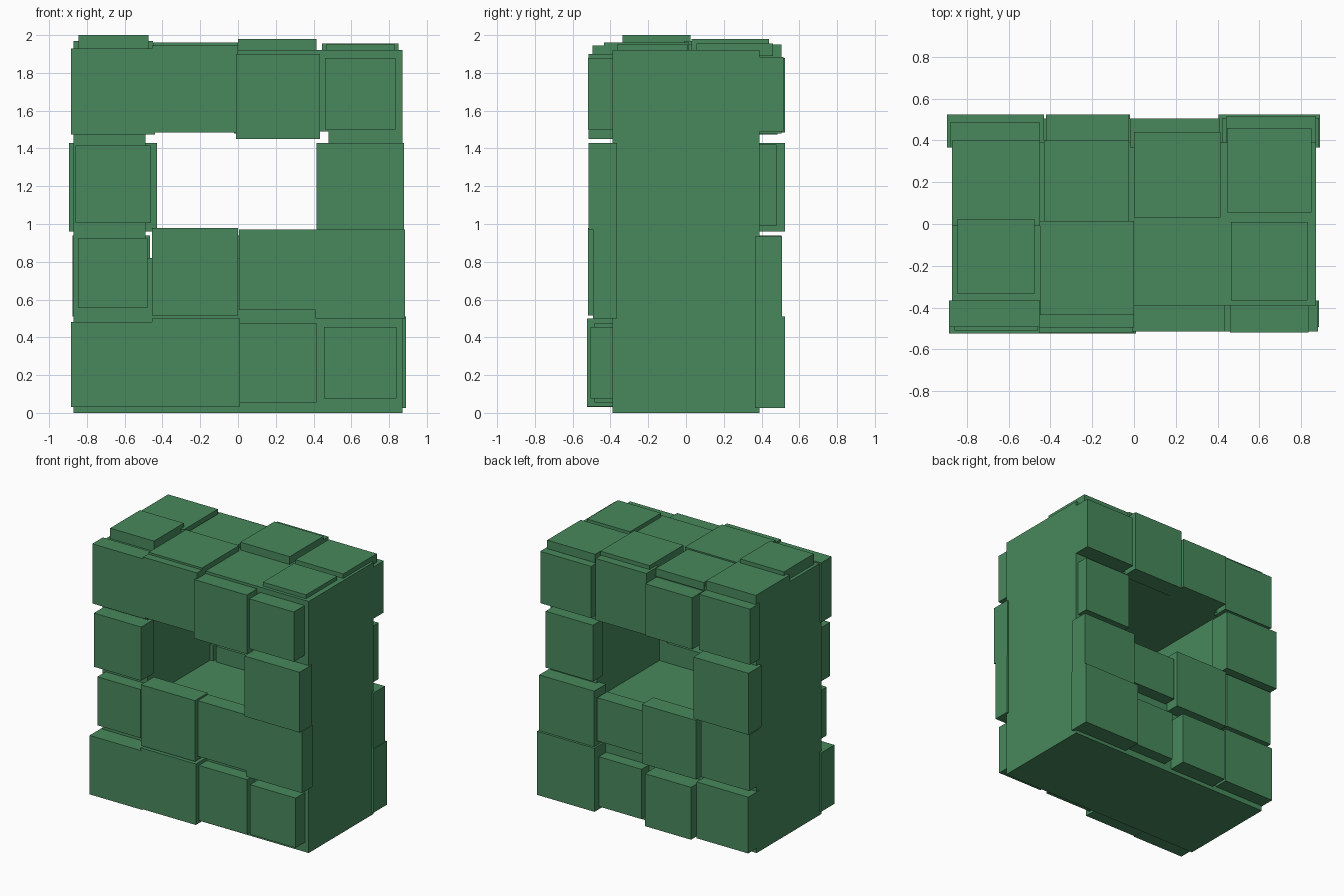
import bpy
import bmesh

if "Cube" in bpy.data.objects:
    bpy.data.objects.remove(bpy.data.objects["Cube"], do_unlink=True)

# Single leaf green
green = bpy.data.materials.new("leaf_green")
green.use_nodes = True
colour = (0.065, 0.25, 0.108, 1)
green.diffuse_color = colour
bsdf = next(n for n in green.node_tree.nodes if n.type == "BSDF_PRINCIPLED")
bsdf.inputs["Base Color"].default_value = colour
bsdf.inputs["Roughness"].default_value = 0.9


def finish(name, bm):
    bmesh.ops.recalc_face_normals(bm, faces=bm.faces)
    mesh = bpy.data.meshes.new(name)
    bm.to_mesh(mesh)
    bm.free()
    mesh.materials.append(green)
    obj = bpy.data.objects.new(name, mesh)
    bpy.context.collection.objects.link(obj)
    return obj


def block(name, x0, x1, y0, y1, z0, z1):
    bm = bmesh.new()
    bmesh.ops.create_cube(bm, size=1)
    for v in bm.verts:
        v.co.x = x1 if v.co.x > 0 else x0
        v.co.y = y1 if v.co.y > 0 else y0
        v.co.z = z1 if v.co.z > 0 else z0
    return finish(name, bm)


# Core with a rectangular opening running front to back
def core(half_y, outer, inner):
    bm = bmesh.new()

    def ring(rect, y):
        x0, x1, z0, z1 = rect
        return [bm.verts.new((x, y, z)) for x, z in
                ((x0, z0), (x1, z0), (x1, z1), (x0, z1))]

    loops = [ring(outer, -half_y), ring(inner, -half_y),
             ring(inner, half_y), ring(outer, half_y)]
    for a, b in zip(loops, loops[1:] + loops[:1]):
        for i in range(4):
            j = (i + 1) % 4
            bm.faces.new((a[i], a[j], b[j], b[i]))
    return finish("core", bm)


core(0.39, (-0.87, 0.87, 0, 1.92), (-0.49, 0.48, 0.82, 1.49))

# Front blocks: x range, z range, how far they stand out
front = {
    "bottom": [(-.885, -.44, .03, .48, .525), (-.455, .01, .035, .50, .523),
               (.005, .415, .055, .475, .485), (.455, .84, .075, .455, .505)],
    "lower": [(-.845, -.48, .555, .925, .49), (-.455, .0, .515, .98, .52),
              (.005, .42, .545, .97, .49), (.41, .885, .50, .97, .492)],
    "upper": [(-.86, -.46, 1.005, 1.415, .51), (.415, .88, .97, 1.43, .515)],
    "top": [(-.885, -.44, 1.475, 1.93, .493), (-.455, .0, 1.485, 1.945, .495),
            (-.01, .435, 1.45, 1.90, .515), (.46, .835, 1.50, 1.88, .52)],
}

# Back blocks in the same layout
back = {
    "bottom": [(-.875, -.44, .04, .47, .50), (-.41, -.02, .03, .43, .525),
               (.04, .40, .05, .43, .48), (.405, .89, .025, .51, .525)],
    "lower": [(-.875, -.465, .51, .94, .485), (-.44, .02, .49, .94, .505),
              (.03, .41, .55, .88, .485), (.42, .885, .51, .935, .507)],
    "upper": [(-.895, -.43, .96, 1.43, .525), (.45, .85, .99, 1.42, .48)],
    "top": [(-.88, -.45, 1.475, 1.90, .485), (-.42, -.025, 1.485, 1.88, .525),
            (-.02, .41, 1.48, 1.95, .505), (.44, .87, 1.49, 1.885, .515)],
}

for side, rows in (("front", front), ("back", back)):
    for row, items in rows.items():
        for n, (x0, x1, z0, z1, reach) in enumerate(items, 1):
            y0, y1 = (-reach, -.365) if side == "front" else (.365, reach)
            block(f"{side}_{row}_block_{n}", x0, x1, y0, y1, z0, z1)

# Roof blocks: x range, y range, height
roof = [(-.845, -.475, -.335, .025, 2.0), (-.45, .0, -.435, .015, 1.96),
        (.465, .83, -.365, .01, 1.95), (-.87, -.45, -.01, .40, 1.97),
        (-.43, -.025, .0, .40, 1.95), (.0, .415, .03, .44, 1.98),
        (.445, .85, .055, .46, 1.955)]
for n, (x0, x1, y0, y1, top) in enumerate(roof, 1):
    block(f"roof_block_{n}", x0, x1, y0, y1, 1.89, top)
